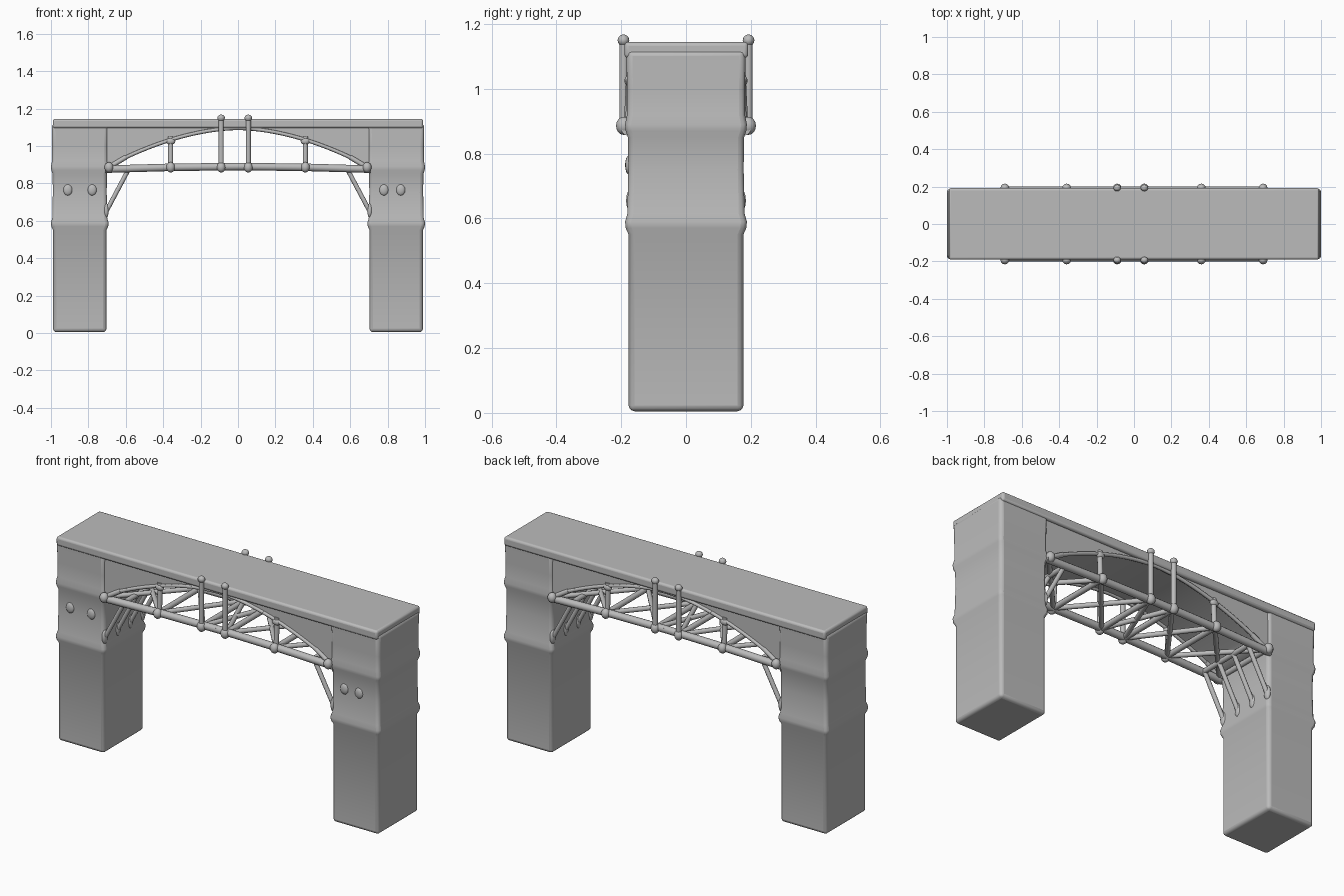
import bpy, bmesh, math
from mathutils import Vector

if "Cube" in bpy.data.objects:
    bpy.data.objects.remove(bpy.data.objects["Cube"])

stone = bpy.data.materials.new("plain_grey")
stone.use_nodes = True
GREY = (0.5, 0.5, 0.5, 1)
stone.diffuse_color = GREY
stone.node_tree.nodes["Principled BSDF"].inputs["Base Color"].default_value = GREY


def finish(bm, name, bevel=0):
    """Turn a bmesh into a shaded, optionally bevelled object."""
    bmesh.ops.recalc_face_normals(bm, faces=bm.faces)
    mesh = bpy.data.meshes.new(name)
    bm.to_mesh(mesh)
    bm.free()
    mesh.materials.append(stone)
    obj = bpy.data.objects.new(name, mesh)
    bpy.context.collection.objects.link(obj)
    bpy.ops.object.select_all(action='DESELECT')
    obj.select_set(True)
    bpy.context.view_layer.objects.active = obj
    if bevel:
        mod = obj.modifiers.new("soft_edges", 'BEVEL')
        mod.width, mod.segments = bevel, 3
        mod.limit_method, mod.angle_limit = 'ANGLE', math.radians(50)
    bpy.ops.object.shade_smooth_by_angle(angle=math.radians(55))
    return obj


def box(name, lo, hi, bevel):
    bm = bmesh.new()
    bmesh.ops.create_cube(bm, size=1)
    for v in bm.verts:
        v.co = [hi[i] if v.co[i] > 0 else lo[i] for i in range(3)]
    return finish(bm, name, bevel)


def rod(bm, a, b, r, sides=10):
    """Capped cylinder between two points."""
    a, b = Vector(a), Vector(b)
    d = b - a
    turn = d.to_track_quat('Z', 'Y').to_matrix().to_4x4()
    turn.translation = (a + b) / 2
    bmesh.ops.create_cone(bm, cap_ends=True, segments=sides, radius1=r,
                          radius2=r, depth=d.length, matrix=turn)


def knob(bm, at, size):
    verts = bmesh.ops.create_uvsphere(bm, u_segments=12, v_segments=8, radius=1)["verts"]
    for v in verts:
        v.co = Vector([v.co[i] * size[i] + at[i] for i in range(3)])


# Piers: stacked rectangular rings swelling at two soft bands
RINGS = [(0.005, 0), (0.55, 0), (0.57, 0.009), (0.59, 0.011), (0.615, 0.004),
         (0.75, 0.001), (0.85, 0.002), (0.87, 0.009), (0.89, 0.011),
         (0.92, 0.005), (1.0, 0.005), (1.12, 0.007)]


def pier(name, side):
    bm = bmesh.new()
    rings = []
    for z, grow in RINGS:
        hx, hy = 0.143 + grow, 0.177 + grow
        rings.append([bm.verts.new((side * 0.846 + sx * hx, sy * hy, z))
                      for sx, sy in ((-1, -1), (1, -1), (1, 1), (-1, 1))])
    for low, high in zip(rings, rings[1:]):
        for i in range(4):
            j = (i + 1) % 4
            bm.faces.new((low[i], low[j], high[j], high[i]))
    bm.faces.new(rings[0])
    bm.faces.new(rings[-1])
    finish(bm, name, 0.018)


pier("left_pier", 1)
pier("right_pier", -1)

# Shallow bosses on the front of the piers
for name, xs in (("left_bosses", (0.78, 0.87)), ("right_bosses", (-0.78, -0.91))):
    bm = bmesh.new()
    for x in xs:
        knob(bm, (x, -0.176, 0.765), (0.025, 0.012, 0.03))
    finish(bm, name)

# Deck slab
box("deck", (-0.99, -0.19, 1.095), (0.99, 0.192, 1.145), 0.012)

# Arched web under the deck
bm = bmesh.new()
outline = [(-0.72, 1.11), (-0.72, 0.9), (-0.66, 0.9)]
STEPS = 32
for i in range(STEPS + 1):
    x = -0.64 + 1.28 * i / STEPS
    outline.append((x, 0.92 + 0.175 * (1 - (abs(x) / 0.64) ** 1.8)))
outline += [(0.66, 0.9), (0.72, 0.9), (0.72, 1.11)]
face = bm.faces.new([bm.verts.new((x, -0.174, z)) for x, z in outline])
out = bmesh.ops.extrude_face_region(bm, geom=[face])["geom"]
bmesh.ops.translate(bm, vec=(0, 0.348, 0),
                    verts=[v for v in out if isinstance(v, bmesh.types.BMVert)])
finish(bm, "arch_web")

# Raised rim following the arch on each face
for name, y in (("front_arch_rim", -0.174), ("back_arch_rim", 0.174)):
    bm = bmesh.new()
    for (xa, za), (xb, zb) in zip(outline[3:-4], outline[4:-3]):
        rod(bm, (xa, y, za), (xb, y, zb), 0.01, 8)
    finish(bm, name)

# Side trusses: chord, posts and joint knobs
NODES = (-0.69, -0.36, -0.09, 0.055, 0.36, 0.69)
Z = 0.886
for name, s in (("front_truss", -1), ("back_truss", 1)):
    bm = bmesh.new()
    y = s * 0.18
    path = [(-0.71, 0.876), (-0.36, Z), (0, 0.89), (0.36, Z), (0.71, 0.876)]
    for (xa, za), (xb, zb) in zip(path, path[1:]):
        rod(bm, (xa, y, za), (xb, y, zb), 0.02, 12)
    for x in NODES:
        knob(bm, (x, s * 0.192, Z), (0.024, 0.024, 0.028))
        if abs(x) < 0.1:
            rod(bm, (x, s * 0.192, Z), (x, s * 0.192, 1.155), 0.014)
            knob(bm, (x, s * 0.193, 1.15), (0.02, 0.018, 0.018))
        elif abs(x) < 0.5:
            rod(bm, (x, s * 0.178, Z), (x, s * 0.17, 1.05), 0.014)
            knob(bm, (x, s * 0.175, 1.025), (0.025, 0.015, 0.018))
        else:
            e = math.copysign(1, x)
            rod(bm, (x, s * 0.178, Z), (e * 0.6, s * 0.172, 0.94), 0.013)
    finish(bm, name)

# Horizontal lattice between the trusses
bm = bmesh.new()
for x in NODES:
    rod(bm, (x, -0.18, Z), (x, 0.18, Z), 0.015)
for xa, xb in zip(NODES, NODES[1:]):
    for s in (-1, 1):
        rod(bm, (xa, s * 0.18, Z), (xb, -s * 0.18, Z), 0.013)
finish(bm, "floor_lattice")

# Slanted struts from the piers to the lattice
for name, side in (("left_struts", 1), ("right_struts", -1)):
    bm = bmesh.new()
    for y in (-0.165, -0.055, 0.055, 0.165):
        rod(bm, (side * 0.71, y, 0.64), (side * 0.585, y, 0.875), 0.012)
        knob(bm, (side * 0.705, y, 0.655), (0.014, 0.02, 0.04))
    rod(bm, (side * 0.585, -0.18, 0.878), (side * 0.585, 0.18, 0.878), 0.014)
    finish(bm, name)
